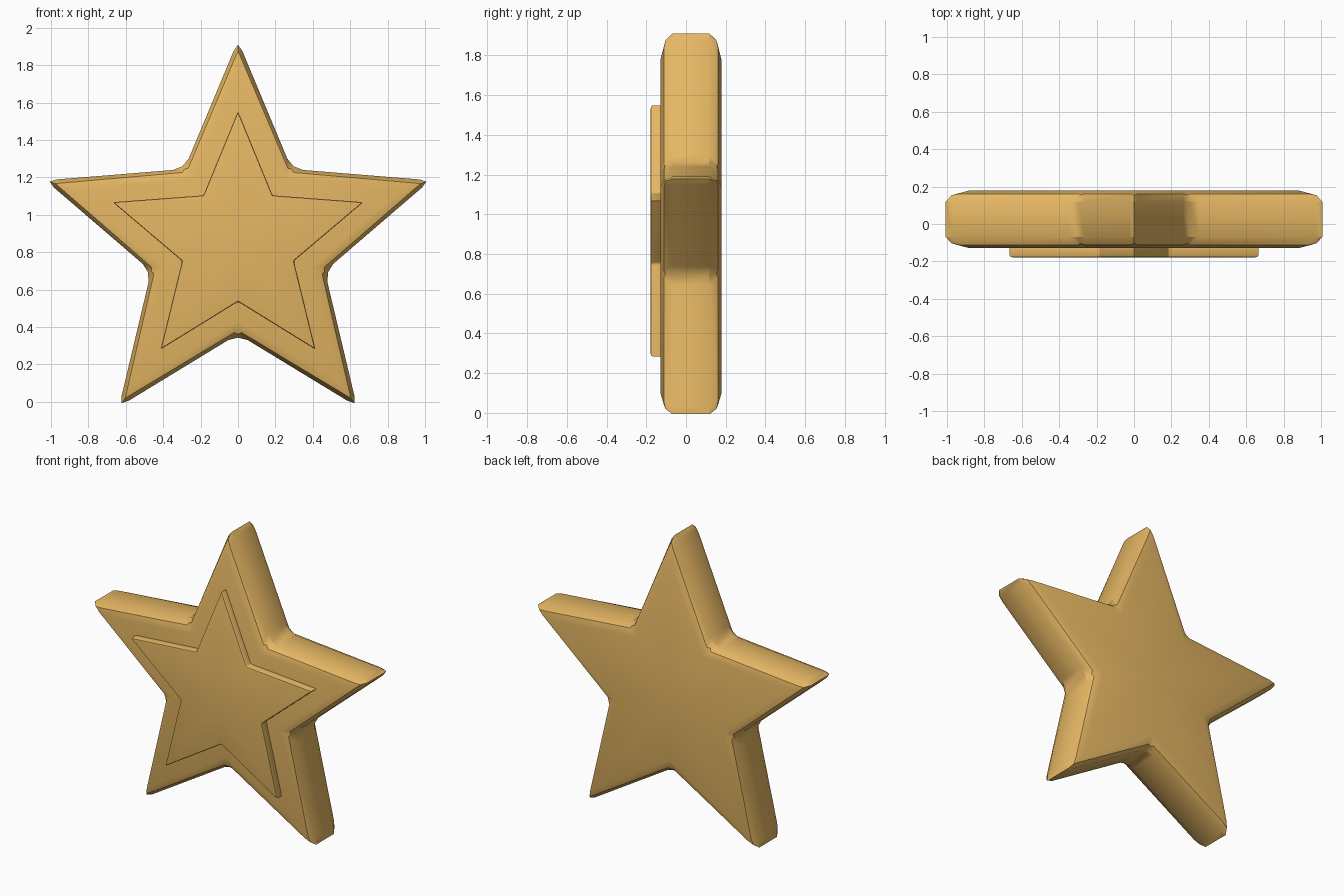
import bpy, bmesh, math

if "Cube" in bpy.data.objects:
    bpy.data.objects.remove(bpy.data.objects["Cube"])

gold = bpy.data.materials.new("warm_gold")
gold.diffuse_color = (0.78, 0.47, 0.125, 1)
gold.use_nodes = True
gold.node_tree.nodes["Principled BSDF"].inputs["Base Color"].default_value = gold.diffuse_color
CENTRE_Z = 0.85


def star(name, outer, inner, y_front, y_back, bevel):
    """Five-pointed prism with fanned faces and rounded edges."""
    bm = bmesh.new()
    rings = []
    for y in (y_front, y_back):
        ring = []
        for i in range(10):
            a = math.pi / 2 + i * math.pi / 5
            r = inner if i % 2 else outer
            ring.append(bm.verts.new((r * math.cos(a), y, CENTRE_Z + r * math.sin(a))))
        rings.append(ring)
    hubs = [bm.verts.new((0, y, CENTRE_Z)) for y in (y_front, y_back)]
    f, b = rings
    for i in range(10):
        j = (i + 1) % 10
        bm.faces.new((f[i], f[j], hubs[0]))
        bm.faces.new((b[j], b[i], hubs[1]))
        bm.faces.new((f[j], f[i], b[i], b[j]))
    bmesh.ops.recalc_face_normals(bm, faces=bm.faces)
    # round the rims, tips and notches
    edges = [e for e in bm.edges if e.calc_face_angle(0) > 0.5]
    bmesh.ops.bevel(bm, geom=edges, offset=bevel, offset_type='OFFSET', segments=2,
                    profile=0.5, affect='EDGES', clamp_overlap=False)
    me = bpy.data.meshes.new(name)
    bm.to_mesh(me)
    bm.free()
    me.materials.append(gold)
    ob = bpy.data.objects.new(name, me)
    bpy.context.collection.objects.link(ob)
    bpy.ops.object.select_all(action='DESELECT')
    ob.select_set(True)
    bpy.context.view_layer.objects.active = ob
    bpy.ops.object.shade_smooth_by_angle(angle=math.radians(30))
    return ob


# thick star body
star("star_body", 1.082, 0.488, -0.129, 0.179, 0.06)
# smaller raised star on the front
star("raised_front_star", 0.704, 0.314, -0.179, -0.10, 0.01)
